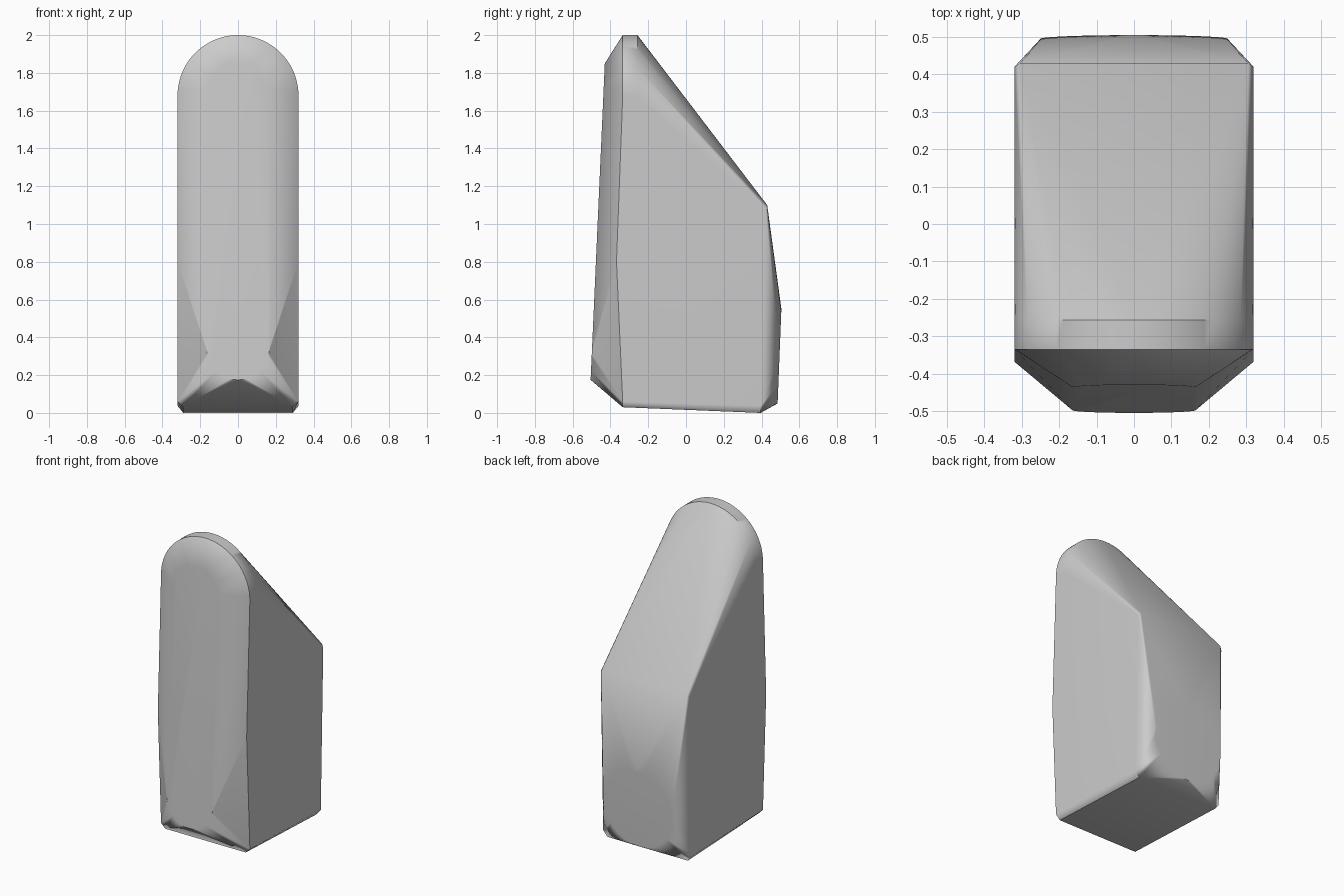
import bpy
import bmesh
from math import cos, sin, pi, radians

cube = bpy.data.objects.get("Cube")
if cube:
    bpy.data.objects.remove(cube)

grey = bpy.data.materials.new("light grey")
grey.use_nodes = True
grey.diffuse_color = (0.6, 0.6, 0.6, 1)
grey.node_tree.nodes["Principled BSDF"].inputs["Base Color"].default_value = (0.6, 0.6, 0.6, 1)


def arc(radius, zc, y_at, start, end, steps):
    """Arc facing the front, with depth given as a function of height."""
    pts = []
    for i in range(steps + 1):
        a = start + (end - start) * i / steps
        z = zc + radius * sin(a)
        pts.append((radius * cos(a), y_at(z), z))
    return pts


def mirrored(pts):
    return [(s * x, y, z) for x, y, z in pts for s in (-1, 1)]


def front_y(z):
    return -0.505 + (z - 0.175) * 0.0448


def back_y(z):
    return 0.485 + (z - 0.05) * 0.04


points = []
# Rounded top rim
points += arc(0.32, 1.68, lambda z: -0.335, 0, pi, 40)
points += arc(0.32, 1.68, lambda z: -0.257, 0, pi, 40)
# Flat front panel: round foot and chamfered head
points += arc(0.165, 0.34, front_y, pi, 2 * pi, 24)
points += mirrored([(x, front_y(z), z) for x, z in ((0.165, 1.72), (0.13, 1.79), (0.06, 1.85))])
# Round pad low on the back
points += arc(0.25, 0.3, back_y, 0, 2 * pi, 40)
# Side walls
points += mirrored([(0.32, -0.335, 0.06), (0.32, -0.368, 0.8),
                    (0.32, 0.42, 1.08), (0.32, 0.395, 0.037)])
# Rear crest and sloping base
points += mirrored([(0.305, 0.43, 1.1), (0.29, -0.335, 0.03), (0.29, 0.395, 0.0)])

# Faceted body spanning all the profiles
bm = bmesh.new()
for p in points:
    bm.verts.new(p)
bmesh.ops.remove_doubles(bm, verts=bm.verts, dist=0.0005)
res = bmesh.ops.convex_hull(bm, input=bm.verts)
loose = [v for v in bm.verts if not v.link_faces]
bmesh.ops.delete(bm, geom=loose, context='VERTS')
bmesh.ops.dissolve_limit(bm, angle_limit=radians(0.8), verts=bm.verts, edges=bm.edges)
bmesh.ops.recalc_face_normals(bm, faces=bm.faces)

mesh = bpy.data.meshes.new("body")
bm.to_mesh(mesh)
bm.free()
mesh.materials.append(grey)
body = bpy.data.objects.new("body", mesh)
bpy.context.collection.objects.link(body)

# Soft shading across the gentle facets
bpy.ops.object.select_all(action='DESELECT')
body.select_set(True)
bpy.context.view_layer.objects.active = body
bpy.ops.object.shade_smooth_by_angle(angle=radians(40))
weighted = body.modifiers.new("weighted normals", 'WEIGHTED_NORMAL')
weighted.keep_sharp = True
